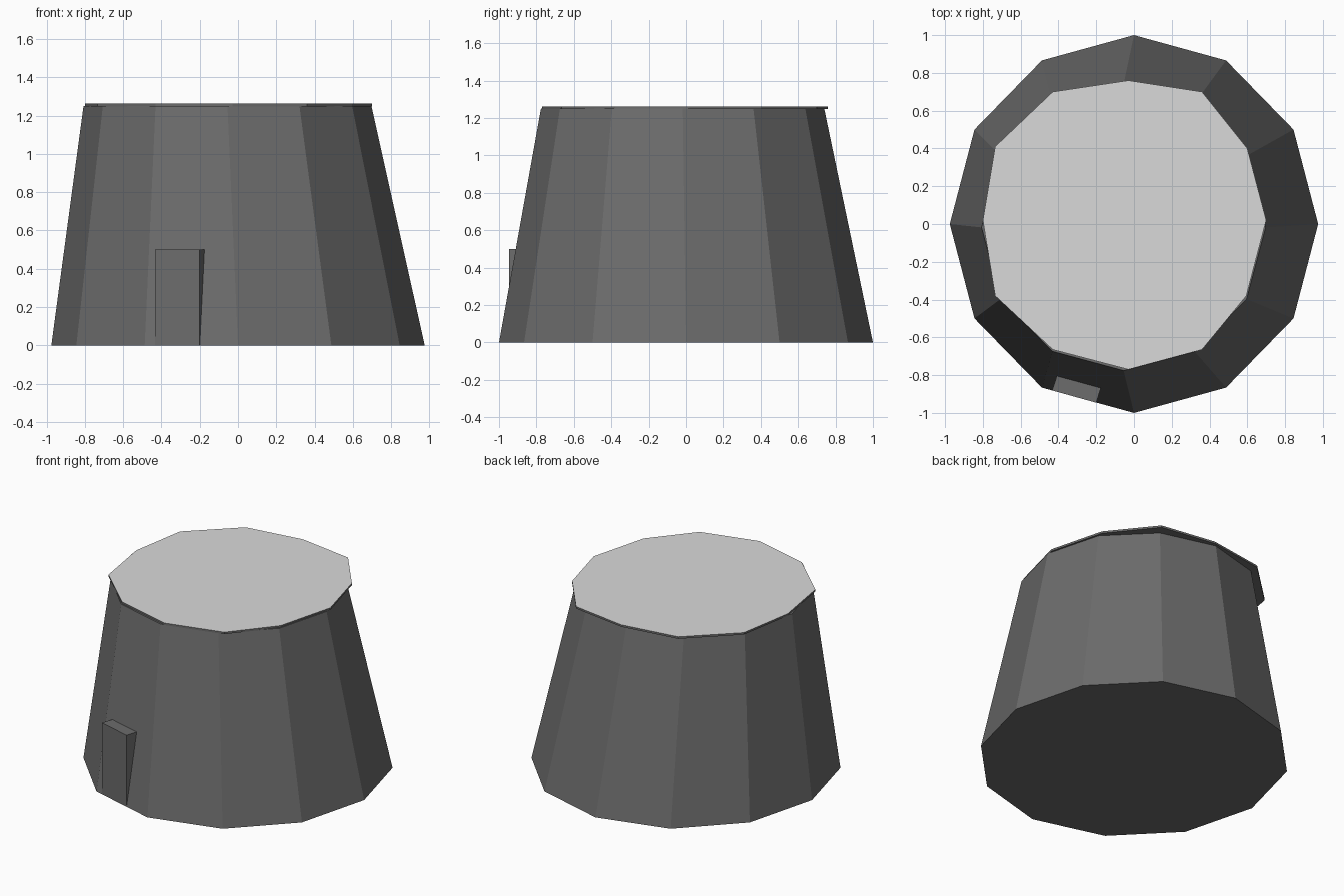
import bpy, bmesh, math

if "Cube" in bpy.data.objects:
    bpy.data.objects.remove(bpy.data.objects["Cube"])


def material(name, v):
    m = bpy.data.materials.new(name)
    m.diffuse_color = (v, v, v, 1)
    m.use_nodes = True
    m.node_tree.nodes["Principled BSDF"].inputs["Base Color"].default_value = m.diffuse_color
    return m


stone = material("dark grey", 0.15)
pale = material("light grey", 0.7)


def ring(cx, cy, rx, ry, z, n=12):
    return [(cx + rx * math.cos(math.tau * i / n),
             cy + ry * math.sin(math.tau * i / n), z) for i in range(n)]


def loft(name, lower, upper, mats):
    """Closed flat-faced solid between two matching outlines."""
    bm = bmesh.new()
    a = [bm.verts.new(p) for p in lower]
    b = [bm.verts.new(p) for p in upper]
    n = len(a)
    for i in range(n):
        j = (i + 1) % n
        bm.faces.new((a[i], a[j], b[j], b[i]))
    bm.faces.new(a[::-1])
    top = bm.faces.new(b)
    top.material_index = len(mats) - 1
    bmesh.ops.recalc_face_normals(bm, faces=bm.faces[:])
    me = bpy.data.meshes.new(name)
    bm.to_mesh(me)
    bm.free()
    for m in mats:
        me.materials.append(m)
    ob = bpy.data.objects.new(name, me)
    bpy.context.collection.objects.link(ob)
    return ob


# Leaning tapered wall
loft("tower_wall", ring(0, 0, 0.975, 1.0, 0),
     ring(-0.055, -0.018, 0.752, 0.758, 1.25), [stone])

# Slightly uneven thin lid, pale on its upper face only
lid = [(0.70, 0.02), (0.60, 0.40), (0.36, 0.70), (-0.03, 0.76),
       (-0.43, 0.70), (-0.735, 0.41), (-0.80, 0.02), (-0.735, -0.38),
       (-0.43, -0.665), (-0.03, -0.77), (0.36, -0.665), (0.595, -0.38)]
loft("roof_lid", [(x, y, 1.248) for x, y in lid],
     [(x, y, 1.262) for x, y in lid], [stone, pale])

# Upright door block, flush with the wall at the ground
door = [(-0.433, -0.881), (-0.20, -0.946), (-0.172, -0.858), (-0.405, -0.793)]
loft("door_block", [(x, y, 0) for x, y in door],
     [(x, y, 0.5) for x, y in door], [stone])
